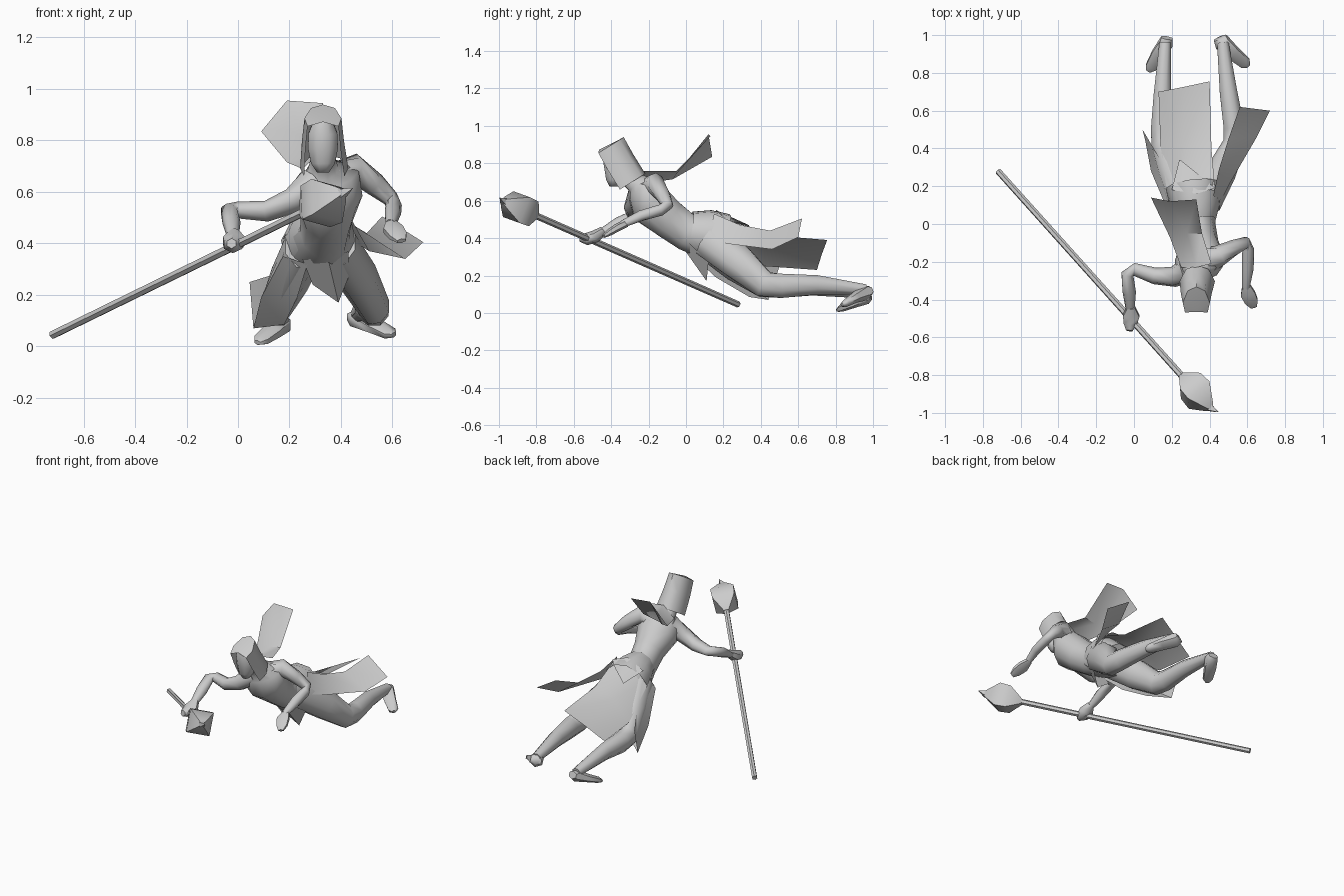
import bpy, math
from mathutils import Vector as V


def finish(name, verts, faces, angle=None):
    me = bpy.data.meshes.new(name)
    me.from_pydata([tuple(v) for v in verts], [], faces)
    me.update()
    ob = bpy.data.objects.new(name, me)
    bpy.context.collection.objects.link(ob)
    if angle:
        bpy.ops.object.select_all(action='DESELECT')
        ob.select_set(True)
        bpy.context.view_layer.objects.active = ob
        bpy.ops.object.shade_smooth_by_angle(angle=math.radians(angle))
    return ob


def tube(name, path, hint=(1, 0, 0), sides=8, angle=62, caps=True):
    """Loft elliptical rings; path rows are (x, y, z, radius_along_hint, other_radius)."""
    pts = [V(p[:3]) for p in path]
    verts, faces = [], []
    for i, p in enumerate(path):
        t = (pts[min(i + 1, len(pts) - 1)] - pts[max(i - 1, 0)]).normalized()
        u = V(hint)
        u = (u - t * u.dot(t)).normalized()
        w = t.cross(u)
        for k in range(sides):
            a = 2 * math.pi * (k + .5) / sides
            verts.append(pts[i] + u * p[3] * math.cos(a) + w * p[-1] * math.sin(a))
    for i in range(len(path) - 1):
        for k in range(sides):
            a, b = i * sides + k, i * sides + (k + 1) % sides
            faces.append((a, b, b + sides, a + sides))
    if caps:
        faces.append(tuple(range(sides))[::-1])
        faces.append(tuple(range(len(verts) - sides, len(verts))))
    return finish(name, verts, faces, angle)


def sheet(name, rows):
    """Thin cloth panel through rows of points."""
    n = len(rows[0])
    faces = [(i * n + k, i * n + k + 1, (i + 1) * n + k + 1, (i + 1) * n + k)
             for i in range(len(rows) - 1) for k in range(n - 1)]
    return finish(name, [p for r in rows for p in r], faces, 40)


# Torso, leaning forward with a twist at the shoulders
tube("torso", [(.33, -.33, .74, .045, .045), (.33, -.26, .69, .06, .06),
               (.345, -.23, .655, .13, .085), (.35, -.19, .58, .135, .12),
               (.345, -.09, .50, .10, .11), (.335, 0, .435, .095, .105),
               (.32, .13, .405, .13, .13), (.315, .22, .35, .11, .10)],
     hint=(.95, .25, .22), sides=10)

# Face
tube("face", [(.33, -.385, .675, .025, .025), (.33, -.385, .71, .05, .045),
              (.33, -.385, .77, .063, .055), (.33, -.395, .83, .06, .055),
              (.33, -.40, .875, .04, .04)])

# Hood: open-fronted prism with a ridged roof, running down to the nape
profile = [(-.065, -.01), (-.078, .05), (-.05, .125), (0, .15), (.05, .125), (.078, .05), (.065, -.01)]
back, up = V((0, .848, .53)), V((0, -.53, .848))
hood = []
for base, wide in (((.335, -.345, .665), 1.2), ((.33, -.41, .77), 1.05), ((.33, -.46, .86), .92)):
    hood += [V(base) + V((x * wide, 0, 0)) + back * d for x, d in profile]
hood += [V((.33, -.465, .872))]
n = len(profile)
faces = [(i * n + k, i * n + k + 1, i * n + k + 1 + n, i * n + k + n) for i in range(2) for k in range(n - 1)]
faces += [(2 * n + k, 2 * n + k + 1, 3 * n) for k in range(n - 1)]
finish("hood", hood, faces, 50)

# Trailing scarf
sheet("scarf_tail", [[(.25, -.23, .69), (.33, -.23, .76), (.41, -.21, .76)],
                     [(.19, -.07, .715), (.28, -.05, .745), (.36, -.05, .76)],
                     [(.09, .14, .835), (.19, .12, .955), (.33, .13, .945)]])

# Arms
tube("right_arm", [(.29, -.24, .63, .07, .075), (.21, -.28, .565, .05, .055),
                   (.11, -.275, .525, .04, .045), (0, -.24, .53, .033, .034),
                   (-.035, -.265, .525, .032, .034), (-.025, -.36, .48, .032, .036),
                   (-.02, -.46, .425, .02, .023)], hint=(.2, .3, 1))
tube("right_hand", [(-.015, -.44, .44, .023, .025), (-.015, -.485, .41, .05, .033),
                    (-.02, -.53, .395, .04, .033), (-.025, -.565, .40, .02, .02)], sides=6)
tube("left_arm", [(.38, -.20, .65, .08, .07), (.455, -.165, .69, .055, .06),
                  (.53, -.125, .63, .042, .046), (.592, -.10, .575, .033, .032),
                  (.605, -.135, .55, .032, .03), (.602, -.24, .52, .033, .028),
                  (.592, -.34, .475, .021, .02)], hint=(.3, 1, .2))
tube("left_hand", [(.593, -.32, .48, .022, .022), (.603, -.37, .455, .045, .022),
                   (.622, -.41, .43, .04, .018), (.635, -.44, .41, .02, .01)], sides=6)

# Legs and feet
legs = {"right": ((.255, .12, .38), (.20, .27, .26), (.15, .41, .155), (.145, .50, .145), (.15, .68, .145), (.165, .96, .105)),
        "left": ((.385, .12, .39), (.465, .28, .27), (.53, .42, .15), (.53, .51, .145), (.50, .70, .15), (.47, .96, .125))}
radii = ((.08, .105), (.078, .10), (.062, .075), (.06, .07), (.05, .056), (.033, .03))
for side, pts in legs.items():
    tube(side + "_leg", [(*p, *r) for p, r in zip(pts, radii)])
tube("right_foot", [(.175, .985, .095, .035, .025), (.17, .96, .085, .042, .04),
                    (.13, .90, .055, .042, .028), (.09, .83, .025, .035, .02), (.075, .81, .015, .015, .01)], sides=6)
tube("left_foot", [(.455, .985, .12, .04, .025), (.467, .96, .11, .047, .045),
                   (.53, .90, .08, .042, .028), (.59, .85, .05, .035, .02), (.605, .835, .045, .015, .01)], sides=6)

# Jacket hem and sash tail
tube("jacket_hem", [(.335, .02, .435, .10, .11), (.325, .11, .42, .135, .135), (.315, .20, .395, .15, .14)],
     hint=(.97, .05, .2), sides=10, caps=False, angle=50)
sheet("sash_tail", [[(.20, .18, .50), (.33, .16, .55), (.43, .19, .52)],
                    [(.24, .34, .46), (.25, .335, .47), (.37, .24, .49)]])

# Skirt panels: back, left, right and front
sheet("back_panel", [[(.18, .13, .43), (.29, .16, .52), (.43, .18, .50)],
                     [(.14, .42, .25), (.26, .42, .38), (.41, .40, .42)],
                     [(.13, .70, .23), (.26, .725, .31), (.40, .755, .39)]])
sheet("left_panel", [[(.42, .15, .53), (.46, .12, .40)],
                     [(.45, .29, .47), (.51, .22, .37)],
                     [(.50, .45, .44), (.65, .46, .34)],
                     [(.56, .62, .505), (.72, .60, .405)]])
sheet("right_panel", [[(.19, .15, .42), (.175, .08, .35), (.27, .02, .32)],
                      [(.14, .34, .28), (.09, .28, .19), (.23, .16, .19)],
                      [(.045, .50, .25), (.06, .44, .07), (.18, .34, .085)]])
sheet("front_panel", [[(.25, .01, .34), (.35, -.01, .34), (.43, .02, .37)],
                      [(.29, .10, .24), (.39, .11, .17), (.43, .12, .27)]])

# Staff with faceted head and bent spike
base, d = V((-.72, .28, .045)), V((.634, -.706, .31))
on = lambda length, r: (*(base + d * length), r, r)
tube("staff_shaft", [on(0, .017), on(1.56, .018)], sides=6, angle=30)
tube("staff_head", [on(1.53, .022), on(1.61, .10), on(1.68, .105), on(1.76, .04), on(1.78, .02)],
     hint=(.2, .1, 1), sides=4, angle=40)
tube("staff_spike", [on(1.72, .035), on(1.78, .022), (.445, -.995, .615, .002, .002)],
     hint=(0, 0, 1), sides=4, angle=40)
